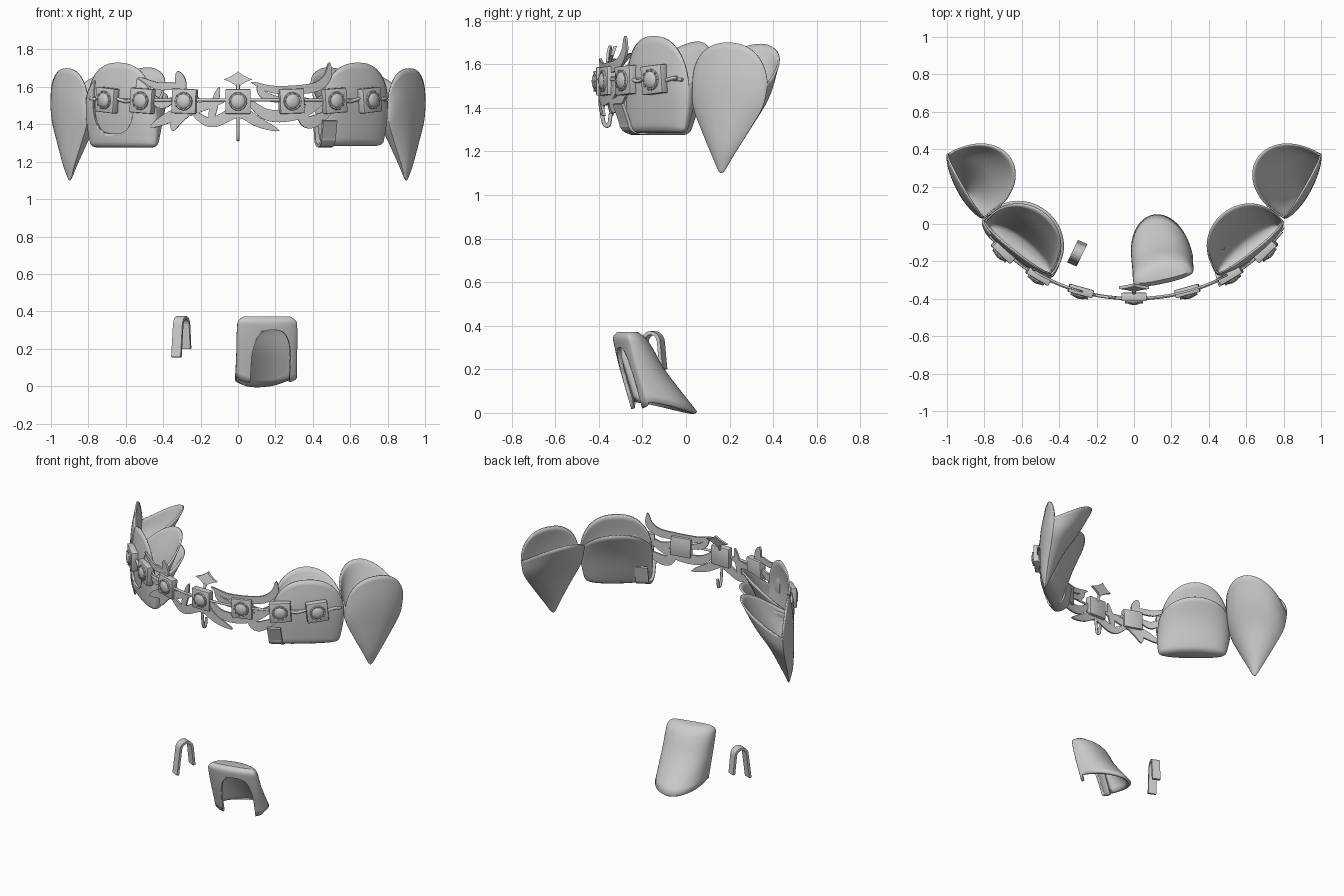
import bpy, bmesh, math
from mathutils import Vector, Matrix

if "Cube" in bpy.data.objects:
    bpy.data.objects.remove(bpy.data.objects["Cube"])


def spline(pts, n=6):
    """Catmull-Rom through tuples of any length."""
    out, P = [], [tuple(2 * a - b for a, b in zip(pts[0], pts[1]))] + list(pts)
    P.append(tuple(2 * a - b for a, b in zip(pts[-1], pts[-2])))
    for i in range(1, len(P) - 2):
        for k in range(n):
            t = k / n
            out.append(tuple(0.5 * (2 * b + (c - a) * t + (2 * a - 5 * b + 4 * c - d) * t * t
                                    + (3 * b - a - 3 * c + d) * t ** 3)
                             for a, b, c, d in zip(*P[i - 1:i + 3])))
    return out + [tuple(pts[-1])]


def power(x, p):
    return math.copysign(abs(x) ** p, x)


def finish(name, verts, faces, solid=0, offset=-1):
    me = bpy.data.meshes.new(name)
    me.from_pydata([tuple(v) for v in verts], [], faces)
    bm = bmesh.new()
    bm.from_mesh(me)
    bmesh.ops.recalc_face_normals(bm, faces=bm.faces)
    bm.to_mesh(me)
    bm.free()
    ob = bpy.data.objects.new(name, me)
    bpy.context.collection.objects.link(ob)
    bpy.ops.object.select_all(action='DESELECT')
    ob.select_set(True)
    bpy.context.view_layer.objects.active = ob
    bpy.ops.object.shade_smooth_by_angle(angle=math.radians(40))
    if solid:
        m = ob.modifiers.new("thickness", 'SOLIDIFY')
        m.thickness, m.offset = solid, offset
    return ob


def loft(rings, cap_start=True):
    n, last = len(rings[0]), len(rings) - 1
    faces = [(i * n + j, i * n + (j + 1) % n, (i + 1) * n + (j + 1) % n, (i + 1) * n + j)
             for i in range(last) for j in range(n)]
    faces.append(tuple(last * n + j for j in range(n)))
    if cap_start:
        faces.append(tuple(range(n)))
    return [v for r in rings for v in r], faces


def strip(name, verts, thick):
    """Flat band from left/right vertex pairs."""
    finish(name, verts, [(i, i + 1, i + 3, i + 2) for i in range(0, len(verts) - 2, 2)], thick, 0)
    bpy.ops.object.shade_flat()


def tooth(name, A, B, keys, rim, tip, mx=1, solid=0.01, grow=0, lean=0, window=None):
    """Hollow tooth cap. A-B: ends of the outer face, keys: (h, width, bulge, depth, v),
    rim: heights at sides / outer face / inner face, window: (z, ru, rz)."""
    A, B = Vector(A), Vector(B)
    mid, t, half = (A + B) / 2, (B - A).normalized(), (B - A).length / 2 + grow

    def place(u, v, z):
        return ((mid.x + t.x * u - t.y * v) * mx, mid.y + t.y * u + t.x * v, z)
    rings, N = [], 56
    for h, w, bulge, depth, v0 in spline(keys, 5):
        ring = []
        for j in range(N):
            a = 2 * math.pi * j / N
            c, s = math.cos(a), math.sin(a)
            v = v0 + ((depth + grow) * s ** 0.9 if s > 0 else (bulge + grow) * s)
            zr = rim[0] + (rim[2 if s > 0 else 1] - rim[0]) * abs(s)
            u = lean * h + half * w * power(c, 1 if s > 0 else .85)
            ring.append(place(u, v, zr * (1 - h) + tip * h))
        rings.append(ring)
    ob = finish(name, *loft(rings, False), solid=solid)
    if window:
        z, ru, rz = window
        angles = [2 * math.pi * (k + .5) / 40 for k in range(40)]
        cut = finish(name + "_cutter", *loft([[place(.01 + ru * power(math.cos(a), .65), v,
                     z + rz * power(math.sin(a), .65)) for a in angles] for v in (-.3, 0)]))
        cut.hide_render = True
        cut.display_type = 'WIRE'
        m = ob.modifiers.new("window", 'BOOLEAN')
        m.operation, m.object = 'DIFFERENCE', cut


# upper fangs and incisors, mirrored; frame with a window over the left incisor
FANG = [(0, 1, .02, .285, 0), (.25, .93, .04, .215, -.005), (.5, .66, .04, .13, -.012),
        (.8, .29, .028, .055, -.02), (.96, .1, .01, .015, -.02), (1, .02, .003, .004, -.02)]
INC = [(0, 1, .03, .235, 0), (.4, 1, .055, .15, 0), (.85, .94, .045, .085, 0),
       (.96, .88, .035, .065, 0), (1, .76, .02, .04, .005)]
INC_A, INC_B = (.445, -.265), (.80, .015)
for side, mx in (("right", 1), ("left", -1)):
    tooth("fang_" + side, (.80, .03), (1.0, .375), FANG, (1.51, 1.70, 1.69), 1.10, mx, lean=-.035)
    tooth("incisor_" + side, INC_A, INC_B, INC, (1.50, 1.73, 1.70), 1.285, mx, lean=-.015)
tooth("incisor_frame", INC_A, INC_B, INC, (1.49, 1.67, 1.58), 1.275, -1, .014, .014, -.015, (1.6, .145, .25))

# lower open-faced cap
LOW = [(0, 1, .03, .26, 0), (.5, 1, .03, .165, -.05), (.8, 1, .03, .125, -.075),
       (.93, .96, .025, .1, -.085), (1, .78, .01, .06, -.08)]
tooth("lower_cap", (-.005, -.24), (.315, -.17), LOW, (.05, .01, .005), .372,
      solid=.018, lean=-.018, window=(.06, .108, .24))


# hairpin clips: a band bent in a half circle between two legs
def clip(name, front, back, z_legs, z_bend, wdir):
    f, b, w = Vector(front), Vector(back), Vector(wdir) / 2
    side = 1 if z_bend > z_legs[0] else -1
    path = [(*(f.lerp(b, -.25)), z_legs[0])]
    for k in range(11):
        a = math.pi * k / 10
        path.append((*f.lerp(b, (1 - math.cos(a)) / 2), z_bend - .045 * side * (1 - math.sin(a))))
    path.append((*f.lerp(b, 1.15), z_legs[1]))
    strip(name, [Vector(p) + s * w for p in path for s in (-1, 1)], .016)


clip("lower_clip", (-.32, -.19), (-.283, -.115), (.155, .20), .367, (.05, -.022, 0))
clip("upper_clip", (.482, -.28), (.448, -.16), (1.42, 1.42), 1.285, (.075, .04, 0))


# arch that the wire, brackets and ornaments follow
def arch(x):
    return -.40 + .44 * x * x + .25 * x ** 4


def tube(name, pts, r):
    cu = bpy.data.curves.new(name, 'CURVE')
    cu.dimensions, cu.bevel_depth, cu.bevel_resolution, cu.use_fill_caps = '3D', r, 2, True
    sp = cu.splines.new('POLY')
    sp.points.add(len(pts) - 1)
    for q, p in zip(sp.points, pts):
        q.co = (*p, 1)
    bpy.context.collection.objects.link(bpy.data.objects.new(name, cu))


tube("arch_wire", [(x / 50, arch(x / 50), 1.53) for x in range(-40, 41)], .008)
for s in (-1, 1):
    tube("wire_tail", [(s * x / 100, arch(x / 100) - .012, 1.53 + .008 * math.sin(x / 2))
                       for x in range(55, 80, 2)], .009)

# square brackets with round gems in a pronged setting
for x in (-.70, -.51, -.285, 0, .285, .515, .705):
    bm = bmesh.new()
    bmesh.ops.create_cube(bm, size=1, matrix=Matrix.Diagonal((.135, .045, .132, 1)))
    bmesh.ops.bevel(bm, geom=bm.edges[:], offset=.006, segments=2, affect='EDGES', profile=.5)
    bmesh.ops.create_cone(bm, cap_ends=True, segments=20, radius1=.050, radius2=.046, depth=.01,
                          matrix=Matrix.Translation((0, -.025, 0)) @ Matrix.Rotation(math.pi / 2, 4, 'X'))
    bmesh.ops.create_uvsphere(bm, u_segments=20, v_segments=10, radius=.042,
                              matrix=Matrix.Translation((0, -.022, 0)) @ Matrix.Diagonal((1, .5, 1, 1)))
    for k in range(10):
        a = k * math.pi / 5
        bmesh.ops.create_uvsphere(bm, u_segments=6, v_segments=4, radius=.006, matrix=Matrix.Translation(
            (.044 * math.cos(a), -.03, .044 * math.sin(a))))
    bm.transform(Matrix.Translation((x, arch(x) + .01 - .07 * x * x, 1.522 + .015 * x * x))
                 @ Matrix.Rotation(math.atan(.88 * x + x ** 3), 4, 'Z') @ Matrix.Rotation(-.13 * x, 4, 'Y'))
    bm.verts.index_update()
    finish("gem_bracket", [v.co.copy() for v in bm.verts], [[v.index for v in f.verts] for f in bm.faces])
    bm.free()


# flame ornaments: flat strokes (x, z) with tapered ends, bent onto the arch
def flame(width, *pts):
    p, verts = spline(pts, 8), []
    for i, (x, z) in enumerate(p):
        a, b = p[max(i - 1, 0)], p[min(i + 1, len(p) - 1)]
        d = Vector((b[0] - a[0], b[1] - a[1])).normalized()
        w = .001 + width * max(0, math.sin(math.pi * i / (len(p) - 1))) ** .6
        for s in (-w, w):
            verts.append((x - d.y * s, arch(x - d.y * s) + .004, z + d.x * s))
    strip("flame_ornament", verts, .012)


flame(.024, (.07, 1.625), (.20, 1.585), (.40, 1.595), (.475, 1.65), (.488, 1.73))
flame(.020, (-.53, 1.65), (-.43, 1.605), (-.33, 1.6), (-.20, 1.53))
flame(.027, (-.30, 1.53), (-.305, 1.62), (-.322, 1.685))
flame(.030, (-.47, 1.385), (-.31, 1.46), (-.06, 1.53))
flame(.024, (-.35, 1.365), (-.325, 1.42), (-.24, 1.48))
flame(.030, (-.28, 1.50), (-.15, 1.41), (0, 1.465), (.11, 1.41), (.22, 1.365))
flame(.020, (-.15, 1.40), (-.13, 1.49), (-.10, 1.60))
flame(.032, (.04, 1.54), (.16, 1.45), (.33, 1.46), (.47, 1.53))
flame(.020, (.10, 1.60), (.15, 1.55), (.27, 1.52))
flame(.032, (.32, 1.48), (.38, 1.41), (.50, 1.47))
for s in (-1, 1):
    flame(.024, (s * .47, 1.56), (s * .41, 1.51), (s * .33, 1.54))

# four-pointed star above the middle bracket
star = []
for k in range(32):
    a = k * math.pi / 16
    star.append((.08 * power(math.cos(a), 2.5), .045 * power(math.sin(a), 2.5)))
finish("star", *loft([[(x, -.34 + .35 * z + dy, 1.64 + z) for x, z in star] for dy in (-.008, .008)]))
tube("star_stem", [(0, -.375, 1.57), (0, -.355, 1.61)], .01)

# small hook hanging below the middle bracket
tube("hook", spline([(0, -.395, 1.47), (0, -.38, 1.34), (0, -.355, 1.32), (0, -.345, 1.375)]), .009)
